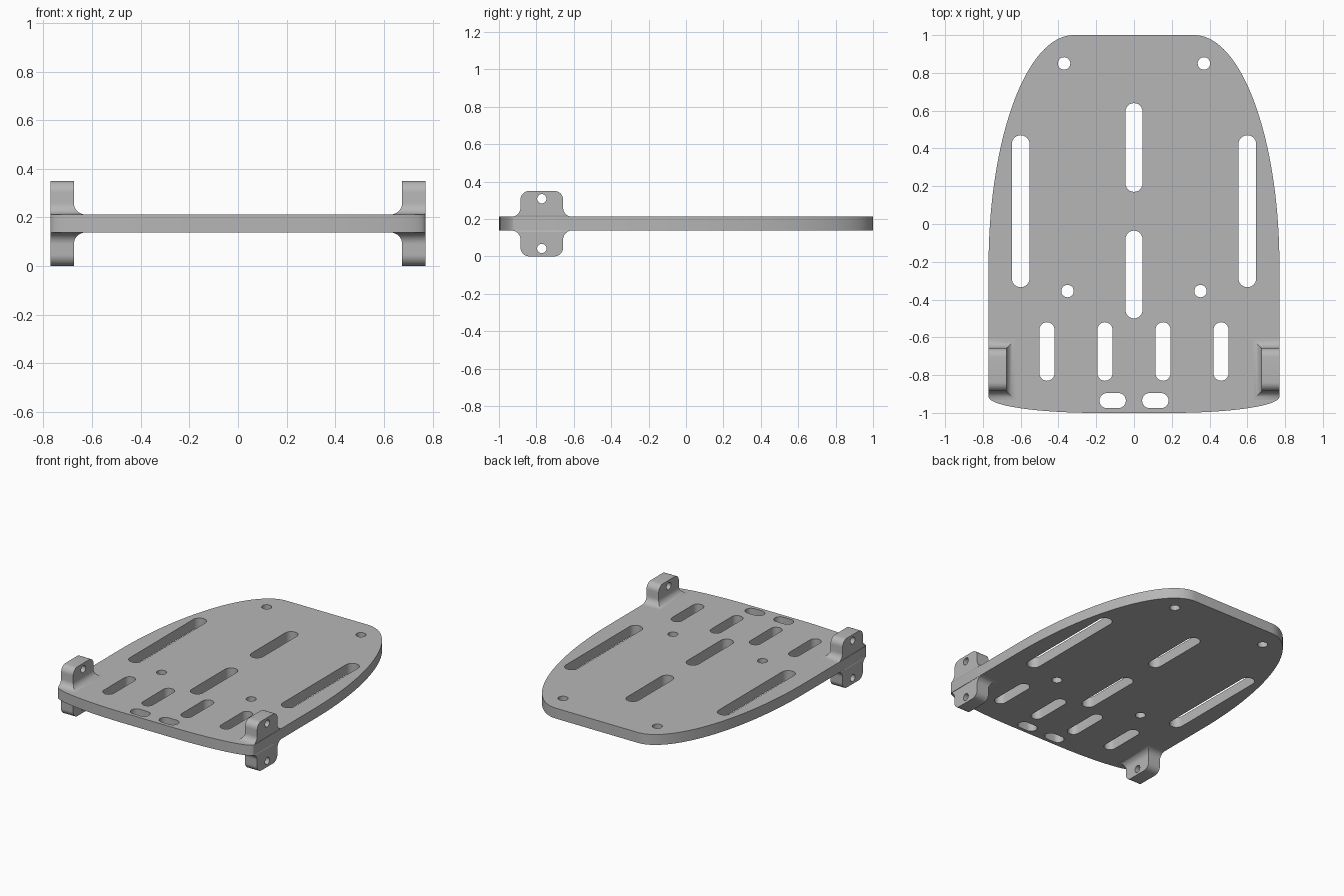
import bpy
import bmesh
from math import sin, cos, pi, sqrt, radians

cube = bpy.data.objects.get("Cube")
if cube:
    bpy.data.objects.remove(cube, do_unlink=True)

MID, HALF = 0.175, 0.037      # plate middle height and half thickness
SIDE = 0.77                   # half width of the plate
FRONT_Y, FRONT_RX, FRONT_RY = -0.915, 0.57, 0.085

grey = bpy.data.materials.new("plain grey")
grey.use_nodes = True
grey.diffuse_color = (0.47, 0.47, 0.47, 1)
grey.node_tree.nodes["Principled BSDF"].inputs["Base Color"].default_value = (0.47, 0.47, 0.47, 1)


def activate(obj):
    bpy.ops.object.select_all(action='DESELECT')
    obj.select_set(True)
    bpy.context.view_layer.objects.active = obj


def finish(obj):
    activate(obj)
    bpy.ops.object.shade_smooth_by_angle(angle=radians(30))


def arc(cx, cy, rx, ry, a0, a1, n):
    return [(cx + rx * cos(a0 + (a1 - a0) * i / n), cy + ry * sin(a0 + (a1 - a0) * i / n))
            for i in range(n + 1)]


def slot(x0, x1, y0, y1):
    """Rounded slot filling the given rectangle."""
    r = min(x1 - x0, y1 - y0) / 2
    if y1 - y0 > x1 - x0:
        return arc(x0 + r, y1 - r, r, r, 0, pi, 12) + arc(x0 + r, y0 + r, r, r, pi, 2 * pi, 12)
    return (arc(x1 - r, y0 + r, r, r, -pi / 2, pi / 2, 12)
            + arc(x0 + r, y0 + r, r, r, pi / 2, 1.5 * pi, 12))


# Plate outline: elliptical shoulders at the back, shallow curved front edge
right_half = (arc(SIDE - FRONT_RX, FRONT_Y, FRONT_RX, FRONT_RY, -pi / 2, 0, 24)
              + arc(0.32, -0.22, SIDE - 0.32, 1.22, 0, pi / 2, 40))
outlines = [right_half + [(-x, y) for x, y in reversed(right_half)]]

# Slots and screw holes
outlines += [slot(-0.045, 0.045, 0.17, 0.64), slot(-0.045, 0.045, -0.50, -0.035)]
for s in (-1, 1):
    for x, w, y0, y1 in ((0.60, 0.047, -0.335, 0.47),
                         (0.154, 0.04, -0.83, -0.52),
                         (0.461, 0.04, -0.83, -0.52),
                         (0.113, 0.07, -0.975, -0.895)):
        outlines.append(slot(s * x - w, s * x + w, y0, y1))
    for x, y in ((0.37, 0.85), (0.352, -0.355)):
        outlines.append(arc(s * x, y, 0.033, 0.033, 0, 2 * pi, 24)[:-1])

curve = bpy.data.curves.new("base_plate", 'CURVE')
curve.dimensions = '2D'
curve.fill_mode = 'BOTH'
curve.extrude = HALF
for pts in outlines:
    sp = curve.splines.new('POLY')
    sp.points.add(len(pts) - 1)
    for p, (x, y) in zip(sp.points, pts):
        p.co = (x, y, 0, 1)
    sp.use_cyclic_u = True
plate = bpy.data.objects.new("base_plate", curve)
plate.location.z = MID
bpy.context.collection.objects.link(plate)
activate(plate)
bpy.ops.object.convert(target='MESH')
plate = bpy.context.object
bm = bmesh.new()
bm.from_mesh(plate.data)
bmesh.ops.remove_doubles(bm, verts=bm.verts, dist=0.0001)
bmesh.ops.recalc_face_normals(bm, faces=bm.faces)
bm.to_mesh(plate.data)
bm.free()
plate.data.materials.clear()
plate.data.materials.append(grey)
finish(plate)


def edge_limit(y):
    """Half width of the plate at y, so the fillet stays on the plate."""
    t = min(0, y - FRONT_Y) / FRONT_RY
    return SIDE - FRONT_RX + FRONT_RX * sqrt(max(0, 1 - t * t))


def make_tab(name, sx, sz):
    """Side tab with a mitred fillet at its foot and a rounded end."""
    y0, y1, x0, tip = -0.885, -0.657, 0.675, 0.175
    foot, end, n = 0.048, 0.047, 8
    rings = []
    for i in range(n + 1):
        a = i / n * pi / 2
        grow = foot * (1 - sin(a))
        rings.append((HALF + foot * (1 - cos(a)), y0 - grow, y1 + grow, x0 - grow))
    for i in range(n + 1):
        a = i / n * pi / 2
        cut = end * (1 - cos(a))
        rings.append((tip - end + end * sin(a), y0 + cut, y1 - cut, x0))
    bm = bmesh.new()
    loops = []
    for h, ya, yb, xa in rings:
        corners = ((xa, ya), (edge_limit(ya), ya), (SIDE, yb), (xa, yb))
        loops.append([bm.verts.new((sx * x, y, MID + sz * h)) for x, y in corners])
    for lo, hi in zip(loops, loops[1:]):
        for k in range(4):
            m = (k + 1) % 4
            bm.faces.new((lo[k], lo[m], hi[m], hi[k]))
    bm.faces.new(loops[0])
    bm.faces.new(loops[-1])
    bmesh.ops.recalc_face_normals(bm, faces=bm.faces)
    mesh = bpy.data.meshes.new(name)
    bm.to_mesh(mesh)
    bm.free()
    mesh.materials.append(grey)
    tab = bpy.data.objects.new(name, mesh)
    bpy.context.collection.objects.link(tab)

    # Pin hole through the tab
    bpy.ops.mesh.primitive_cylinder_add(vertices=24, radius=0.025, depth=0.4,
                                        location=(sx * 0.72, -0.771, MID + sz * 0.133),
                                        rotation=(0, pi / 2, 0))
    cutter = bpy.context.object
    cutter.hide_render = True
    cutter.data.materials.append(grey)
    mod = tab.modifiers.new("pin_hole", 'BOOLEAN')
    mod.operation = 'DIFFERENCE'
    mod.solver = 'EXACT'
    mod.object = cutter
    activate(tab)
    bpy.ops.object.modifier_apply(modifier=mod.name)
    bpy.data.objects.remove(cutter, do_unlink=True)
    finish(tab)


for side, sx in (("left", 1), ("right", -1)):
    for level, sz in (("upper", 1), ("lower", -1)):
        make_tab(f"{side}_{level}_tab", sx, sz)
